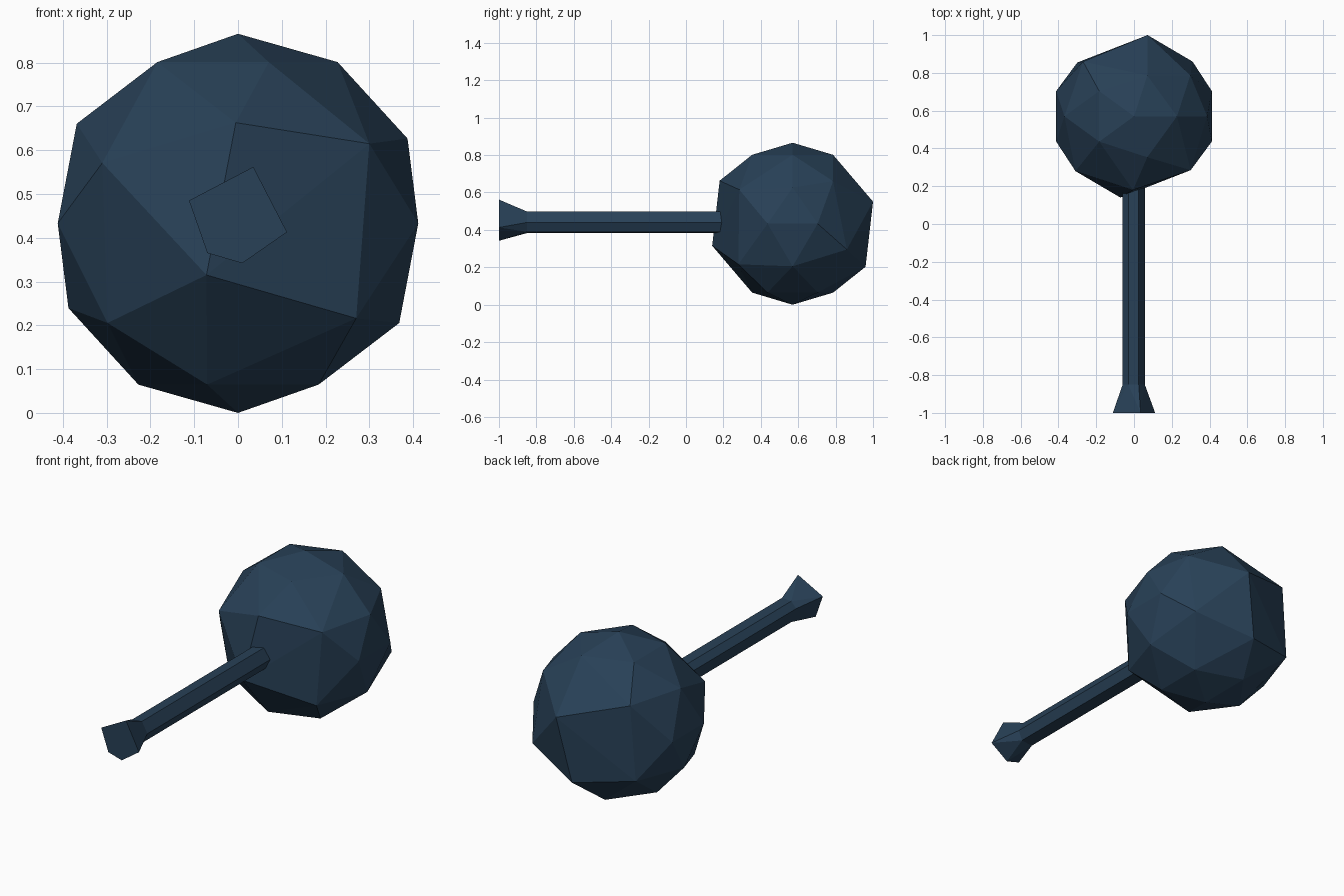
import bpy, bmesh
from mathutils import Vector

if "Cube" in bpy.data.objects:
    bpy.data.objects.remove(bpy.data.objects["Cube"])

navy = bpy.data.materials.new("dark navy")
navy.diffuse_color = (0.021, 0.052, 0.095, 1)
navy.use_nodes = True
navy.node_tree.nodes["Principled BSDF"].inputs["Base Color"].default_value = navy.diffuse_color


def finish(name, bm):
    bmesh.ops.recalc_face_normals(bm, faces=bm.faces[:])
    me = bpy.data.meshes.new(name)
    bm.to_mesh(me)
    bm.free()
    me.materials.append(navy)
    ob = bpy.data.objects.new(name, me)
    bpy.context.collection.objects.link(ob)
    return ob


def hull(name, points):
    bm = bmesh.new()
    for p in points:
        bm.verts.new(p)
    res = bmesh.ops.convex_hull(bm, input=bm.verts[:])
    loose = [v for v in bm.verts if not v.link_faces]
    bmesh.ops.delete(bm, geom=loose, context='VERTS')
    return finish(name, bm)


def loft(name, rings):
    # equal-sided rings joined by quads, capped at both ends
    bm = bmesh.new()
    vs = [[bm.verts.new(p) for p in r] for r in rings]
    n = len(vs[0])
    for a, b in zip(vs, vs[1:]):
        for i in range(n):
            j = (i + 1) % n
            bm.faces.new((a[i], a[j], b[j], b[i]))
    bm.faces.new(vs[0])
    bm.faces.new(vs[-1])
    return finish(name, bm)


# Faceted head: icosphere whose front and back corners are simplified
centre = Vector((0, 0.57, 0.433))
tmp = bmesh.new()
bmesh.ops.create_icosphere(tmp, subdivisions=2, radius=0.433)
pts = []
for v in tmp.verts:
    x, y, z = v.co
    if abs(y) < 0.2 or abs(z) > 0.3 or (abs(y) < 0.222 and x * y > 0):
        pts.append(v.co.copy())
tmp.free()
merged = [(-0.072, -0.43, -0.118), (-0.005, -0.39, 0.23), (0.30, -0.285, 0.182),
          (-0.31, -0.29, 0.138), (0.27, -0.29, -0.217)]
for p in merged:
    pts += [Vector(p), -Vector(p)]
hull("head", [centre + p for p in pts])

# Slim six-sided handle
section = [(-0.06, 0.463), (-0.03, 0.495), (0.025, 0.498),
           (0.057, 0.44), (0.035, 0.39), (-0.03, 0.383)]
loft("handle", [[(x, y, z) for x, z in section] for y in (-0.85, 0.2)])

# Flared five-sided butt of the handle
butt = [(0.035, 0.562), (0.112, 0.413), (0.01, 0.342), (-0.07, 0.365), (-0.112, 0.485)]
hull("handle_butt", [(x, -1.0, z) for x, z in butt] + [(x, -0.85, z) for x, z in section])
